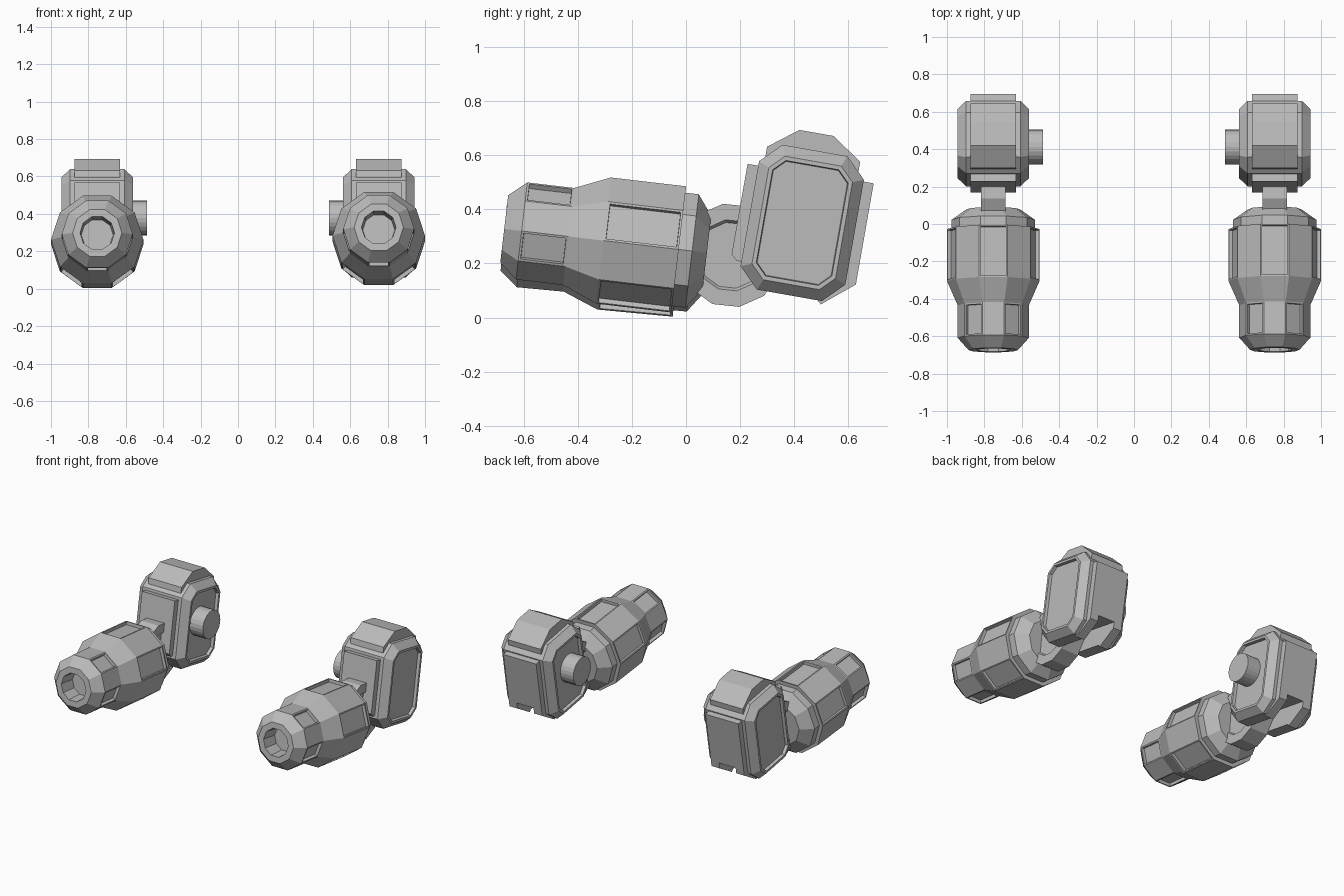
import bpy, bmesh
from math import cos, sin, radians
from mathutils import Matrix, Vector

cube = bpy.data.objects.get("Cube")
if cube:
    bpy.data.objects.remove(cube)

grey = bpy.data.materials.new("plain_grey")
grey.use_nodes = True
grey.diffuse_color = (0.5, 0.5, 0.5, 1)
grey.node_tree.nodes["Principled BSDF"].inputs["Base Color"].default_value = (0.5, 0.5, 0.5, 1)


def loft(rings):
    """Skin a list of closed rings and cap both ends; returns bmesh and face strips."""
    bm = bmesh.new()
    loops = [[bm.verts.new(p) for p in ring] for ring in rings]
    n = len(loops[0])
    strips = [[bm.faces.new((a[i], a[(i + 1) % n], b[(i + 1) % n], b[i])) for i in range(n)]
              for a, b in zip(loops, loops[1:])]
    bm.faces.new(loops[0][::-1])
    bm.faces.new(loops[-1])
    bmesh.ops.recalc_face_normals(bm, faces=bm.faces)
    return bm, strips


def add(name, bm, matrix):
    mesh = bpy.data.meshes.new(name)
    bm.to_mesh(mesh)
    bm.free()
    mesh.materials.append(grey)
    obj = bpy.data.objects.new(name, mesh)
    obj.matrix_world = matrix
    bpy.context.collection.objects.link(obj)
    return obj


def prism(profile, half):
    """Extrude a (y, z) profile across x."""
    return loft([[(x, y, z) for y, z in profile] for x in (-half, half)])[0]


def octagon(hw, hh, c, inset=0):
    w, h, c = hw - inset, hh - inset, c - 0.586 * inset
    return [(w, h - c), (w - c, h), (c - w, h), (-w, h - c),
            (-w, c - h), (c - w, -h), (w - c, -h), (w, c - h)]


def circle(radius, sides, turn=0):
    return [(radius * cos(radians(turn + 360 * i / sides)),
             radius * sin(radians(turn + 360 * i / sides))) for i in range(sides)]


def cut(obj, cutter):
    """Subtract the cutter for good, then remove it."""
    mod = obj.modifiers.new("slot", "BOOLEAN")
    mod.operation, mod.object, mod.solver = "DIFFERENCE", cutter, "EXACT"
    bpy.context.view_layer.update()
    graph = bpy.context.evaluated_depsgraph_get()
    mesh = bpy.data.meshes.new_from_object(obj.evaluated_get(graph))
    obj.modifiers.clear()
    obj.data = mesh
    bpy.data.objects.remove(cutter)


def forearm():
    # (distance along the arm, radius), from the muzzle floor to the elbow
    profile = [(-0.54, 0.085), (-0.65, 0.092), (-0.65, 0.132), (-0.585, 0.19), (-0.41, 0.19),
               (-0.28, 0.247), (0, 0.247), (0, 0.222), (0.05, 0.222), (0.105, 0.145)]
    bm, strips = loft([[(x, u, z) for x, z in circle(r, 10, 72)] for u, r in profile])
    # Recessed panels alternate around the wrist and the sleeve
    panels = strips[3][1::2] + strips[5][0::2]
    bmesh.ops.inset_individual(bm, faces=panels, thickness=0.012, depth=0)
    bmesh.ops.inset_individual(bm, faces=panels, thickness=0.001, depth=-0.02)
    return bm


def dished(shape, layers):
    """Solid symmetric across x, from (x, inset) layers on its positive half."""
    full = [(-x, i) for x, i in layers] + [(x, i) for x, i in reversed(layers)]
    return loft([[(x, y, z) for y, z in shape(i)] for x, i in full])[0]


CAP = [(-0.177, 0.19), (-0.177, 0.255), (-0.07, 0.337), (0.058, 0.337), (0.172, 0.26), (0.172, 0.19)]
FRONT = [(-0.18, -0.18), (-0.215, -0.18), (-0.237, -0.16), (-0.237, 0.18), (-0.18, 0.18)]
BACK = [(0.17, 0.19), (0.235, 0.19), (0.235, -0.19), (0.12, -0.285), (0.08, -0.25), (0.17, -0.15)]
SLOT = [(-0.1, -0.15), (0.4, -0.15), (0.4, -0.4), (-0.1, -0.4)]

for label, side, pitch, height in (("left", 1, 6.7, 0.252), ("right", -1, 5.4, 0.237)):
    def place(y, z, tilt):
        return Matrix.Translation(Vector((side * 0.7525, y, z))) @ Matrix.Rotation(radians(-tilt), 4, "X")

    # Forearm and elbow link
    add(label + "_forearm", forearm(), place(-0.027, height, pitch))
    add(label + "_elbow_link",
        dished(lambda i: circle(0.193 - i, 12, 15),
               [(0.05, 0.07), (0.065, 0.06), (0.065, 0)]), place(0.167, 0.23, 6))

    # Upper arm block with dished sides and outer armour
    shoulder = place(0.43, 0.35, 10)
    block = add(label + "_upper_arm",
                dished(lambda i: octagon(0.197, 0.272, 0.075, i),
                       [(0.17, 0.058), (0.19, 0.055), (0.19, 0.04), (0.145, 0)]), shoulder)
    add(label + "_top_plate", prism(CAP, 0.122), shoulder)
    add(label + "_front_plate", prism(FRONT, 0.122), shoulder)
    back = add(label + "_back_plate", prism(BACK, 0.122), shoulder)
    for part in (block, back):
        cut(part, add("slot_cutter", prism(SLOT, 0.062), shoulder))

    # Shoulder peg on the inner side
    peg = prism(circle(0.093, 24), 0.06)
    bmesh.ops.translate(peg, verts=peg.verts, vec=(-side * 0.207, 0, 0))
    add(label + "_shoulder_peg", peg, place(0.412, 0.378, 0))
